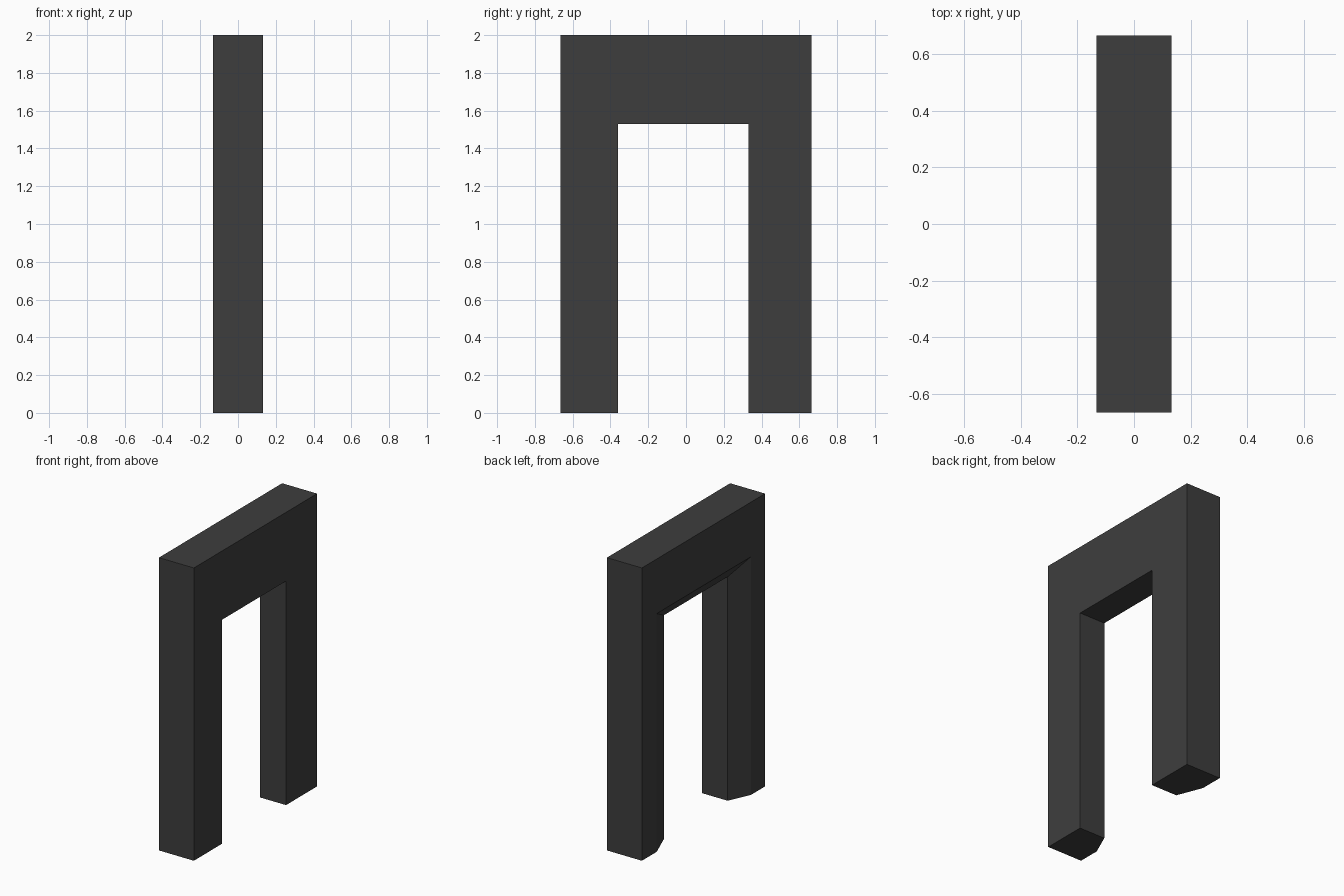
import bpy
import bmesh

# Remove the default cube
cube = bpy.data.objects.get("Cube")
if cube:
    bpy.data.objects.remove(cube, do_unlink=True)

# Dark grey finish
grey = bpy.data.materials.new("dark_grey")
grey.use_nodes = True
colour = (0.048, 0.048, 0.048, 1)
grey.diffuse_color = colour
grey.node_tree.nodes["Principled BSDF"].inputs["Base Color"].default_value = colour

HALF_X, HALF_Y, HEIGHT = 0.132, 0.665, 2.0


def arch_ring(bm, x, front, back, top):
    """Outline of the arch at depth x, around an opening from front to back."""
    outline = [(-HALF_Y, 0), (-HALF_Y, HEIGHT), (HALF_Y, HEIGHT), (HALF_Y, 0),
               (back, 0), (back, top), (front, top), (front, 0)]
    return [bm.verts.new((x, y, z)) for y, z in outline]


# Arch: straight opening that flares out with a chamfer on the -x side
bm = bmesh.new()
rings = [
    arch_ring(bm, HALF_X, -0.36, 0.33, 1.53),
    arch_ring(bm, -0.063, -0.36, 0.33, 1.53),
    arch_ring(bm, -HALF_X, -0.515, 0.505, 1.627),
]
for a, b in zip(rings, rings[1:]):
    for i in range(len(a)):
        j = (i + 1) % len(a)
        bm.faces.new((a[i], a[j], b[j], b[i]))
bm.faces.new(rings[0])
bm.faces.new(rings[-1])
bmesh.ops.recalc_face_normals(bm, faces=bm.faces)

mesh = bpy.data.meshes.new("arch_frame")
bm.to_mesh(mesh)
bm.free()
mesh.materials.append(grey)
arch = bpy.data.objects.new("arch_frame", mesh)
bpy.context.collection.objects.link(arch)
